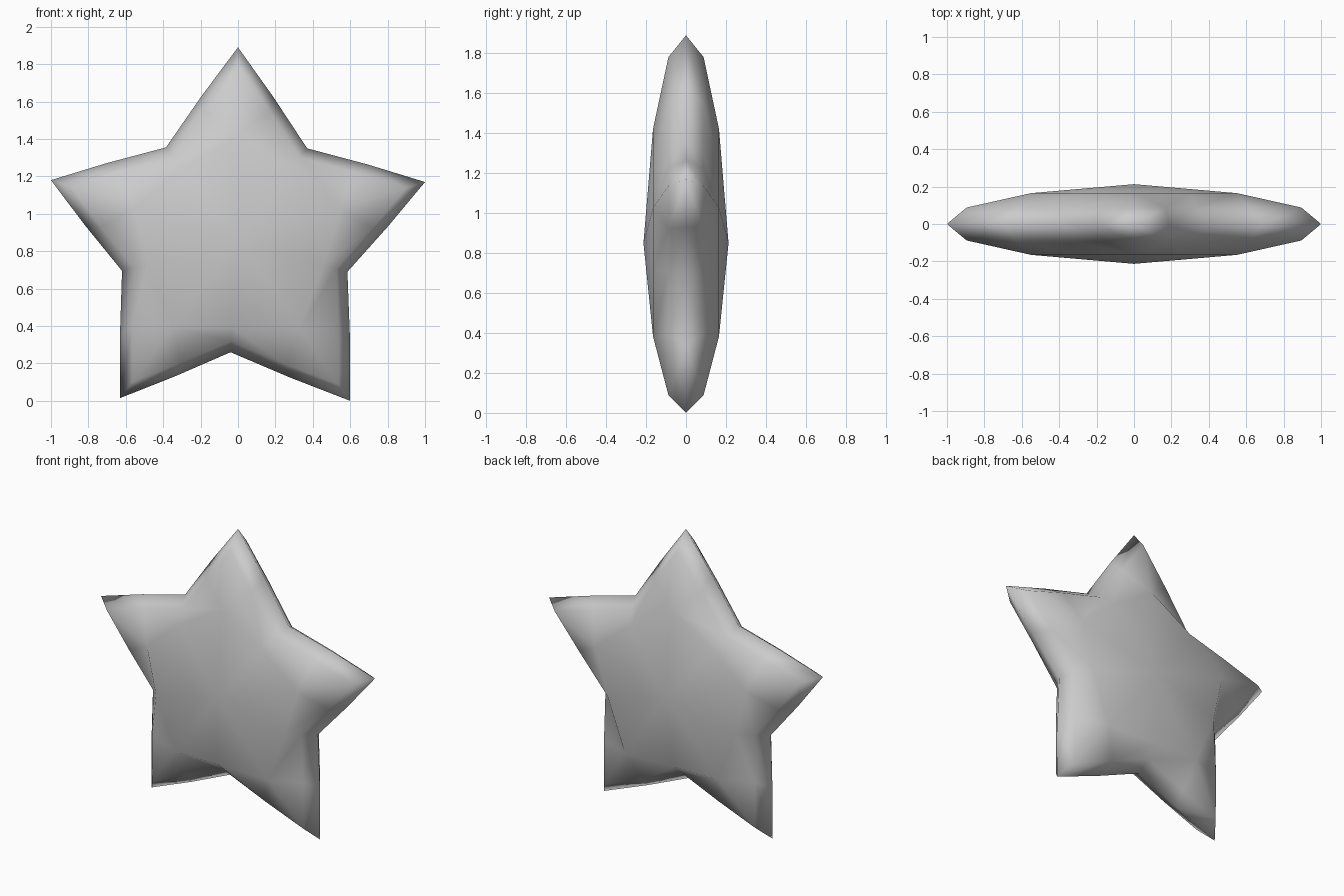
import bpy
import bmesh
from mathutils import Vector

if "Cube" in bpy.data.objects:
    bpy.data.objects.remove(bpy.data.objects["Cube"], do_unlink=True)

# Soft grey material
grey = bpy.data.materials.new("soft_grey")
grey.use_nodes = True
colour = (0.6, 0.6, 0.6, 1)
grey.diffuse_color = colour
grey.node_tree.nodes["Principled BSDF"].inputs["Base Color"].default_value = colour

# Slightly irregular outline, clockwise from the top point (x, z)
tips = [(0, 1.89), (1, 1.17), (0.6, 0), (-0.63, 0.015), (-1, 1.18)]
notches = [(0.37, 1.35), (0.585, 0.69), (-0.04, 0.26), (-0.62, 0.695), (-0.385, 1.355)]
centre = Vector((0, 0, 0.85))
BULGE = 1.01

outline = []
for i in range(5):
    tip, notch, nxt = (Vector((p[0], 0, p[1])) for p in
                       (tips[i], notches[i], tips[(i + 1) % 5]))
    outline += [tip, centre + ((tip + notch) / 2 - centre) * BULGE,
                notch, centre + ((notch + nxt) / 2 - centre) * BULGE]


def ring(bm, points, depth, tip_scale, notch_scale):
    """Add the outline shrunk towards the centre at a given depth."""
    scales = (tip_scale, (tip_scale + notch_scale) / 2, notch_scale,
              (tip_scale + notch_scale) / 2)
    return [bm.verts.new(centre + (p - centre) * scales[(i * (4 // step(points))) % 4]
                         + Vector((0, depth, 0))) for i, p in enumerate(points)]


def step(points):
    return 4 if len(points) == 20 else 2


bm = bmesh.new()
rim = ring(bm, outline, 0, 1, 1)

# Front and back pillow halves
for side in (-1, 1):
    shoulder = ring(bm, outline, side * 0.088, 0.895, 0.9)
    plateau = ring(bm, outline[::2], side * 0.165, 0.55, 0.78)
    peak = bm.verts.new(centre + Vector((0, side * 0.213, 0)))
    for i in range(20):
        j = (i + 1) % 20
        bm.faces.new((rim[i], rim[j], shoulder[j], shoulder[i]))
    for k in range(5):
        # Each arm has a ridge triangle either side and two flanks
        t, n, nt = plateau[2 * k], plateau[2 * k + 1], plateau[(2 * k + 2) % 10]
        a, b, c, d, e = (shoulder[(4 * k + m) % 20] for m in range(5))
        bm.faces.new((a, b, t))
        bm.faces.new((b, c, n, t))
        bm.faces.new((c, d, nt, n))
        bm.faces.new((d, e, nt))
        bm.faces.new((t, n, peak))
        bm.faces.new((n, nt, peak))

bmesh.ops.recalc_face_normals(bm, faces=bm.faces)
for face in bm.faces:
    face.smooth = True

mesh = bpy.data.meshes.new("star")
bm.to_mesh(mesh)
bm.free()
mesh.materials.append(grey)
star = bpy.data.objects.new("star", mesh)
bpy.context.collection.objects.link(star)
